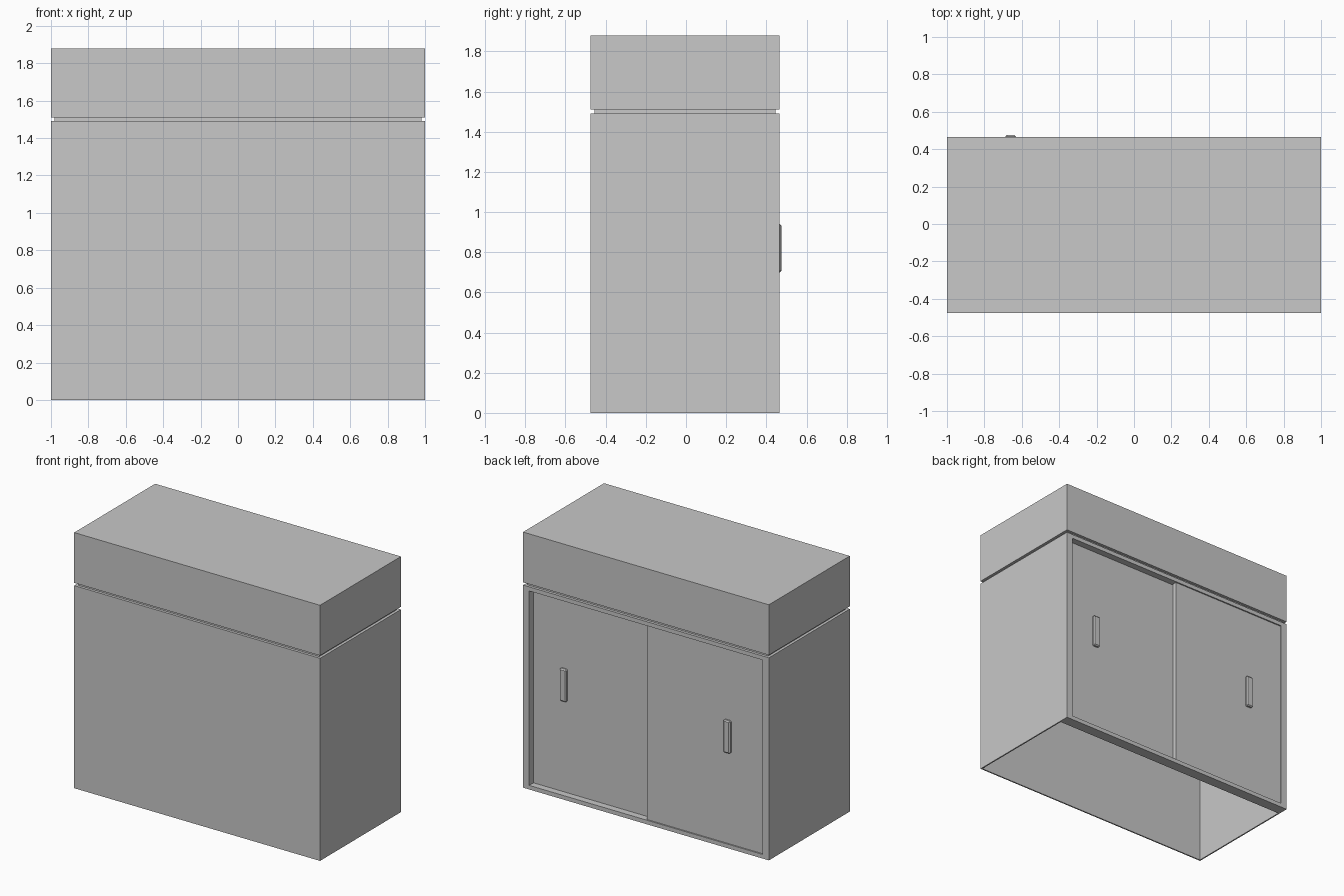
import bpy

cube = bpy.data.objects.get("Cube")
if cube:
    bpy.data.objects.remove(cube, do_unlink=True)

grey = bpy.data.materials.new("light grey")
grey.use_nodes = True
colour = (0.58, 0.58, 0.58, 1)
grey.diffuse_color = colour
grey.node_tree.nodes["Principled BSDF"].inputs["Base Color"].default_value = colour


def box(name, x, y, z, bevel=0):
    """Box spanning the given (low, high) ranges."""
    spans = (x, y, z)
    bpy.ops.mesh.primitive_cube_add(size=1, location=[sum(s) / 2 for s in spans])
    ob = bpy.context.object
    ob.name = name
    ob.scale = [s[1] - s[0] for s in spans]
    bpy.ops.object.transform_apply(location=False, rotation=False, scale=True)
    ob.data.materials.append(grey)
    if bevel:
        mod = ob.modifiers.new("chamfer", "BEVEL")
        mod.width = bevel
        mod.segments = 1
    return ob


FRONT, BACK = -0.475, 0.465
TOP = 1.49       # top of the cabinet body
WALL = 0.01
POST = 0.05      # width of the door frame posts
RAIL = 0.03      # height of the door frame rails

# Body shell, open underneath
box("front_panel", (-1, 1), (FRONT, FRONT + WALL), (0, TOP))
for side, name in ((1, "left"), (-1, "right")):
    outer, inner = side, side * (1 - WALL)
    box(name + "_panel", sorted((inner, outer)), (FRONT, BACK), (0, TOP))
    post = side * (1 - POST)
    box(name + "_post", sorted((post, outer)), (BACK - 0.08, BACK), (0, TOP))
box("deck", (-1, 1), (FRONT, BACK), (TOP - WALL, TOP))

# Door frame rails
box("bottom_rail", (-1 + POST, 1 - POST), (BACK - 0.08, BACK), (0, RAIL))
box("top_rail", (-1 + POST, 1 - POST), (BACK - 0.08, BACK), (TOP - RAIL, TOP))

# Sliding doors on two tracks, each with a raised pull
for name, x, face, pull in (("left", (-0.04, 1 - POST), 0.415, 0.7),
                            ("right", (-1 + POST, 0), 0.455, -0.66)):
    box(name + "_door", x, (face - 0.03, face), (RAIL, TOP - RAIL))
    box(name + "_door_pull", (pull - 0.028, pull + 0.028),
        (face - 0.01, face + 0.02), (0.70, 0.94), bevel=0.008)

# Recessed spacer and upper box
box("spacer", (-0.98, 0.98), (FRONT + 0.02, BACK - 0.02), (TOP, 1.51))
box("upper_box", (-1, 1), (FRONT, BACK), (1.51, 1.88))
